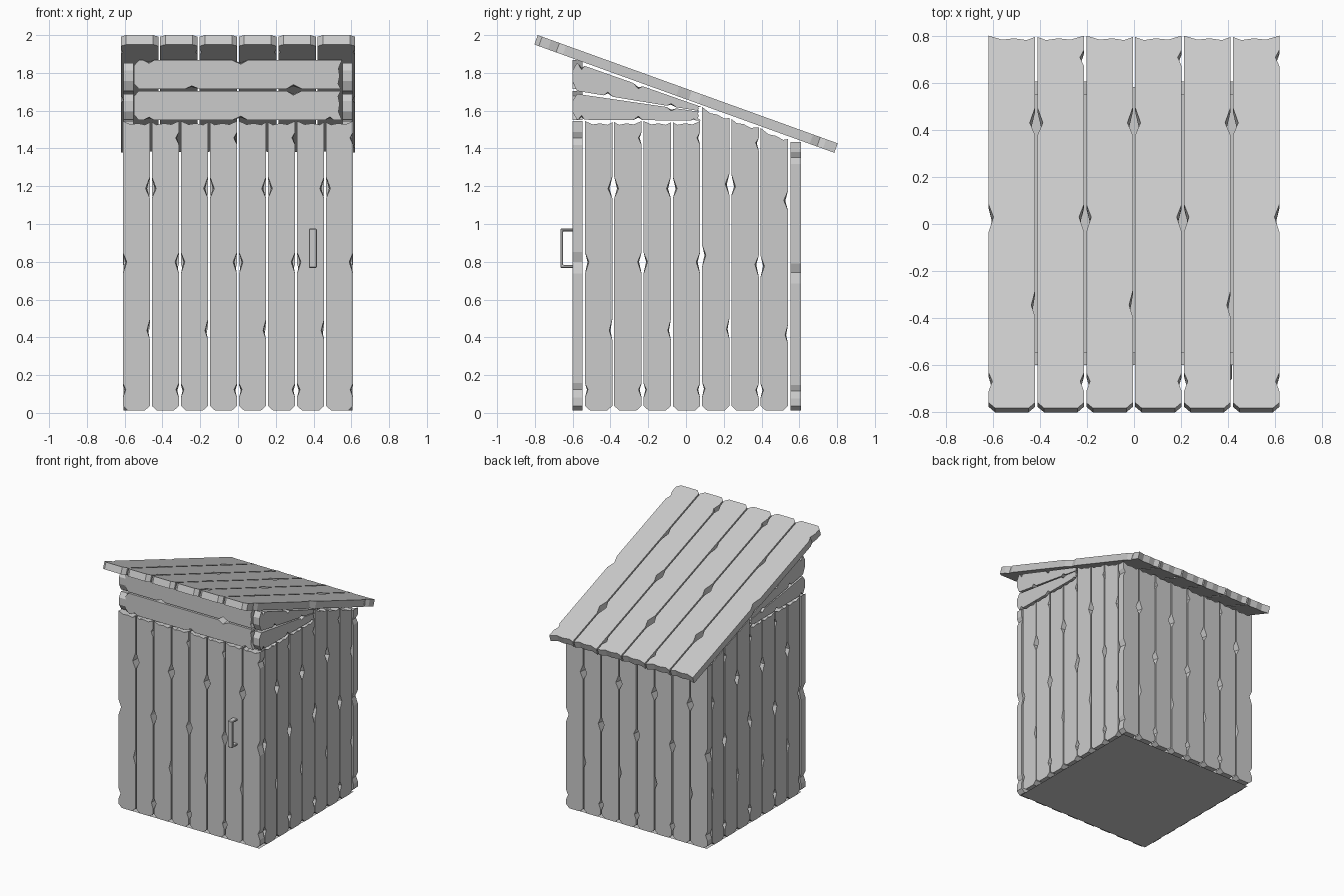
import bpy, bmesh
from mathutils import Vector

if "Cube" in bpy.data.objects:
    bpy.data.objects.remove(bpy.data.objects["Cube"])

# Notches as (position along plank, half length, depth)
SIDE_A = [(0.28, 0.035, 0.016), (0.77, 0.037, 0.023)]
SIDE_B = [(0.07, 0.025, 0.016), (0.51, 0.037, 0.021), (0.94, 0.022, 0.017)]
TH = 0.055
GAP = 0.005


def finish(bm, name):
    bmesh.ops.recalc_face_normals(bm, faces=bm.faces)
    me = bpy.data.meshes.new(name)
    bm.to_mesh(me)
    bm.free()
    ob = bpy.data.objects.new(name, me)
    bpy.context.collection.objects.link(ob)
    return ob


def outline(odd, w, ln, depth):
    """Worn plank outline in unit coordinates, with notches scaled by depth."""
    a = SIDE_A[1:] if odd else SIDE_A
    b = SIDE_B if odd else SIDE_B[:2]
    g = min(GAP / w, 0.1)
    c, ct = 0.028 / w, 0.025 / ln          # clipped corners at the start end
    pts = [(g + c, 0), (1 - g - c, 0), (1 - g, ct)]
    for t, h, d in a:
        pts += [(1 - g, t - h), (1 - g - depth * d / w, t - h * 0.1), (1 - g, t + h)]
    # chipped far end
    e = 0.02 / ln
    pts += [(1 - g, 1 - 0.3 * e), (0.8, 1 - e), (0.55, 1 - 0.6 * e),
            (0.3, 1 - 0.9 * e), (g, 1)]
    for t, h, d in reversed(b):
        pts += [(g, t + h), (g + depth * d / w, t + h * 0.1), (g, t - h)]
    pts.append((g, ct))
    return [(1 - s, t) for s, t in pts] if odd else pts


def plank(bm, quad, n, odd, th=TH):
    """quad = outer face corners: start left, start right, end left, end right."""
    p = [Vector(q) for q in quad]
    n = Vector(n).normalized()
    w = ((p[1] - p[0]).length + (p[3] - p[2]).length) / 2
    ln = ((p[2] - p[0]).length + (p[3] - p[1]).length) / 2
    rings = []
    for h, depth in ((0, 1.0), (th, 0.65)):
        ring = []
        for s, t in outline(odd, w, ln, depth):
            q = p[0].lerp(p[1], s).lerp(p[2].lerp(p[3], s), t)
            ring.append(bm.verts.new(q - n * h))
        bm.faces.new(ring)
        rings.append(ring)
    k = len(rings[0])
    for i in range(k):
        j = (i + 1) % k
        bm.faces.new((rings[0][i], rings[0][j], rings[1][j], rings[1][i]))


def under_roof(y):
    return 1.942 - 0.3616 * (y + 0.805)


# Front and back walls: eight upright planks each
Z0, ZM = 0.012, 1.545
for name, y, top, ny in (("front_wall", -0.602, ZM, -1), ("back_wall", 0.608, 1.435, 1)):
    bm = bmesh.new()
    w = 1.23 / 8
    for i in range(8):
        x0, x1 = -0.615 + i * w, -0.615 + (i + 1) * w
        plank(bm, [(x0, y, Z0), (x1, y, Z0), (x0, y, top), (x1, y, top)], (0, ny, 0), i % 2)
    finish(bm, name)

# Side walls: seven upright planks, the rear three cut to the roof slope
for name, sx in (("right", 1), ("left", -1)):
    x = 0.607 * sx
    bm = bmesh.new()
    w = 1.085 / 7
    for i in range(7):
        y0, y1 = -0.54 + i * w, -0.54 + (i + 1) * w
        t0, t1 = (ZM, ZM) if i < 4 else (under_roof(y0), under_roof(y1))
        plank(bm, [(x, y0, Z0), (x, y1, Z0), (x, y0, t0), (x, y1, t1)], (sx, 0, 0), i % 2)
    finish(bm, name + "_wall")

    # Tapered boards filling the gable
    bm = bmesh.new()
    ya, yb = -0.602, 0.08
    za, zb = 1.70, 1.595
    plank(bm, [(x, ya, za), (x, ya, ZM), (x, yb, zb), (x, yb, ZM)], (sx, 0, 0), 1)
    plank(bm, [(x, ya, under_roof(ya)), (x, ya, za), (x, yb, under_roof(yb)), (x, yb, zb)],
          (sx, 0, 0), 0)
    finish(bm, name + "_gable_boards")

# Two horizontal boards above the front wall
bm = bmesh.new()
for i, (z0, z1) in enumerate(((ZM, 1.71), (1.71, 1.872))):
    plank(bm, [(-0.55, -0.602, z1), (-0.55, -0.602, z0), (0.55, -0.602, z1), (0.55, -0.602, z0)],
          (0, -1, 0), 1 - i)
finish(bm, "front_header_boards")

# Sloping roof of six planks
bm = bmesh.new()
w = 1.25 / 6
for i in range(6):
    x0, x1 = -0.625 + i * w, -0.625 + (i + 1) * w
    plank(bm, [(x0, -0.785, 2.0), (x1, -0.785, 2.0), (x0, 0.803, 1.427), (x1, 0.803, 1.427)],
          (0, 0.34, 0.94), i % 2, 0.053)
finish(bm, "roof")

# Thin floor sheet
bm = bmesh.new()
bm.faces.new([bm.verts.new((x, y, 0.0)) for x, y in
              ((-0.59, -0.58), (-0.59, 0.585), (0.59, 0.585), (0.59, -0.58))])
floor = finish(bm, "floor")
floor.data.flip_normals() if floor.data.polygons[0].normal.z > 0 else None

# Door handle: U profile extruded sideways
bm = bmesh.new()
prof = [(-0.598, 0.768), (-0.665, 0.768), (-0.665, 0.976), (-0.598, 0.976),
        (-0.598, 0.961), (-0.65, 0.961), (-0.65, 0.783), (-0.598, 0.783)]
f = bm.faces.new([bm.verts.new((0.375, y, z)) for y, z in prof])
r = bmesh.ops.extrude_face_region(bm, geom=[f], use_keep_orig=True)
bmesh.ops.translate(bm, vec=(0.042, 0, 0),
                    verts=[v for v in r["geom"] if isinstance(v, bmesh.types.BMVert)])
handle = finish(bm, "door_handle")
bev = handle.modifiers.new("bevel", "BEVEL")
bev.width = 0.004
bev.segments = 1
